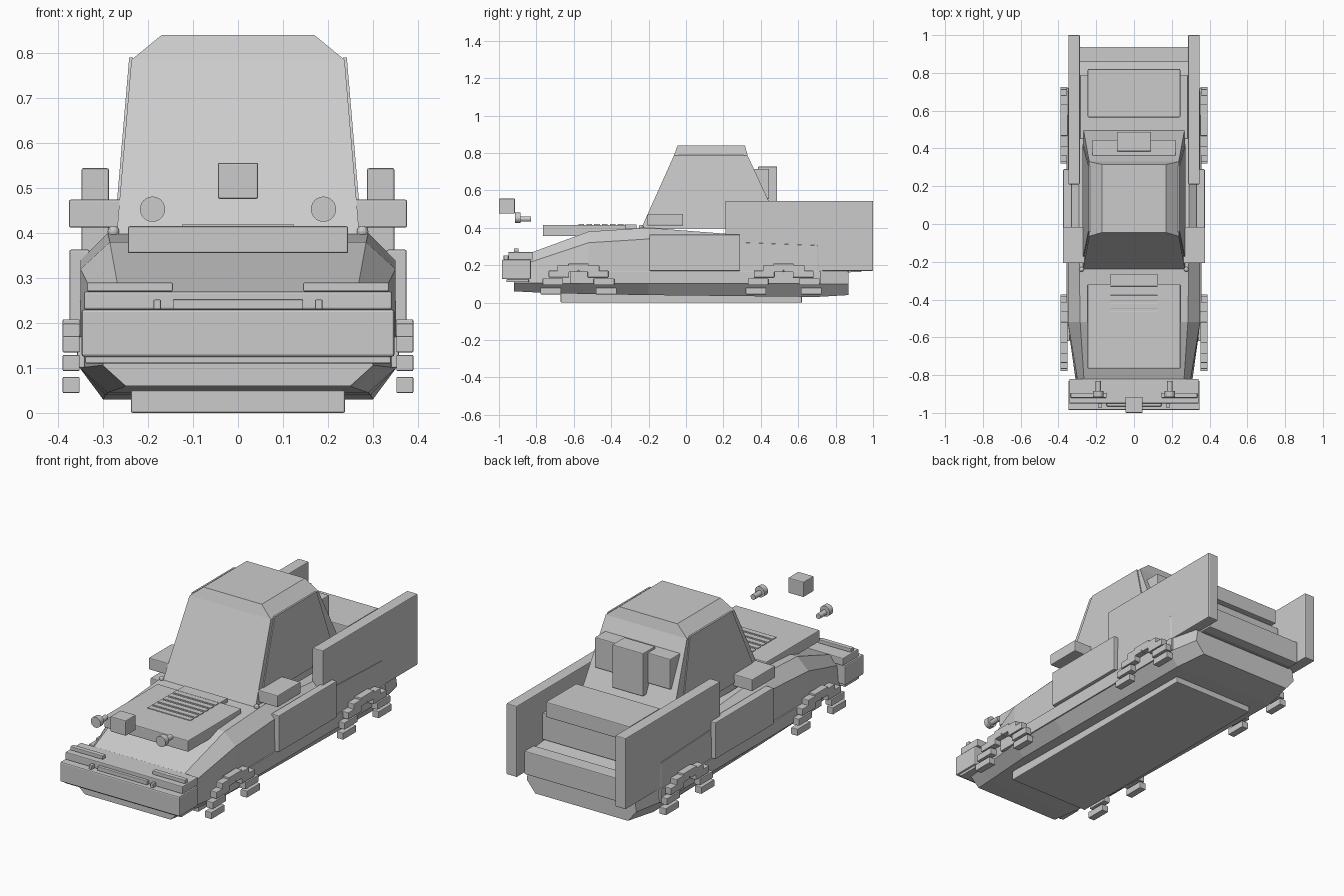
import bpy, bmesh, math

if "Cube" in bpy.data.objects:
    bpy.data.objects.remove(bpy.data.objects["Cube"])


def finish(name, bm, bevel=0.0):
    bmesh.ops.recalc_face_normals(bm, faces=bm.faces)
    me = bpy.data.meshes.new(name)
    bm.to_mesh(me)
    bm.free()
    ob = bpy.data.objects.new(name, me)
    bpy.context.collection.objects.link(ob)
    if bevel:
        m = ob.modifiers.new("bevel", 'BEVEL')
        m.width = bevel
        m.segments = 2
    return ob


def loft(name, rings):
    bm = bmesh.new()
    vs = [[bm.verts.new(p) for p in r] for r in rings]
    n = len(vs[0])
    for a, b in zip(vs, vs[1:]):
        for i in range(n):
            bm.faces.new((a[i], a[(i + 1) % n], b[(i + 1) % n], b[i]))
    bm.faces.new(vs[0])
    bm.faces.new(vs[-1])
    return finish(name, bm)


def box(name, x, y, z, bevel=0.004):
    """Box from (min, max) pairs."""
    bm = bmesh.new()
    bmesh.ops.create_cube(bm, size=1)
    for v in bm.verts:
        v.co = [(r[0] + r[1]) / 2 + c * (r[1] - r[0]) for c, r in zip(v.co, (x, y, z))]
    return finish(name, bm, bevel)


def pair(name, x, y, z, bevel=0.004):
    box(name + "_right", x, y, z, bevel)
    box(name + "_left", (-x[1], -x[0]), y, z, bevel)


def cyl(name, x, z, r, y0, y1):
    bm = bmesh.new()
    bmesh.ops.create_cone(bm, cap_ends=True, segments=24, radius1=r, radius2=r, depth=y1 - y0)
    for v in bm.verts:
        v.co = (v.co.x + x, v.co.z + (y0 + y1) / 2, v.co.y + z)
    finish(name, bm)


# Hull: half cross-sections (half width, z) from nose to tail
hull = [
    (-.92, [(.25, .06), (.30, .105), (.30, .20), (.26, .22)]),
    (-.82, [(.26, .055), (.31, .105), (.30, .22), (.265, .27)]),
    (-.52, [(.29, .045), (.352, .10), (.35, .32), (.285, .38)]),
    (-.20, [(.295, .04), (.352, .10), (.35, .34), (.29, .40)]),
    (.70, [(.30, .03), (.352, .10), (.35, .305), (.29, .33)]),
    (.87, [(.27, .04), (.32, .10), (.31, .16), (.28, .17)]),
]
loft("hull", [[(x, y, z) for x, z in p] + [(-x, y, z) for x, z in reversed(p)]
              for y, p in hull])
box("underbody_plate", (-.238, .238), (-.67, .62), (0, .05))

# Cabin: rectangles (half width, front, back, z)
cab = [(.27, -.24, .51, .395), (.237, -.065, .33, .785), (.17, -.045, .315, .84)]
loft("cabin", [[(-w, a, z), (w, a, z), (w, b, z), (-w, b, z)] for w, a, b, z in cab])
glass = [(-.19, .43), (.42, .43), (.31, .79), (-.04, .79)]
for s, side in ((1, "right"), (-1, "left")):
    loft("side_window_" + side,
         [[(s * (.27 - (z - .4) * .0846 + o), y, z) for y, z in glass] for o in (-.004, .005)])

# Hood and vents
box("hood_panel", (-.245, .245), (-.765, -.32), (.355, .415))
box("hood_vent_base", (-.125, .125), (-.33, -.265), (.395, .417), .002)
for i in range(6):
    y = -.35 - i * .042
    box(f"hood_slat_{i}", (-.125, .125), (y - .015, y + .015), (.41, .419), .001)

# Front bumper group
box("bumper", (-.348, .348), (-.985, -.83), (.125, .23), .006)
box("bumper_lip", (-.34, .34), (-.96, -.84), (.11, .125), .003)
box("bumper_top", (-.342, .342), (-.95, -.82), (.23, .27))
pair("bumper_strip", (.145, .335), (-.92, -.895), (.27, .29), .003)
box("bumper_bar", (-.145, .145), (-.965, -.945), (.23, .252), .003)
pair("bumper_post", (.171, .188), (-.975, -.95), (.23, .252), .003)

# Floating lamps and nose block
box("nose_block", (-.045, .045), (-1, -.915), (.476, .556))
for s, side in ((1, "right"), (-1, "left")):
    cyl("lamp_head_" + side, s * .19, .453, .028, -.915, -.885)
    cyl("lamp_stem_" + side, s * .19, .447, .014, -.89, -.83)
    bm = bmesh.new()
    bmesh.ops.create_uvsphere(bm, u_segments=12, v_segments=8, radius=.013)
    bmesh.ops.translate(bm, verts=bm.verts, vec=(s * .277, -.24, .403))
    finish("marker_knob_" + side, bm)

# Side panels, doors and mirrors
pair("rear_side_wall", (.287, .348), (.21, 1), (.17, .544))
pair("door_panel", (.33, .375), (-.195, .29), (.17, .363))
pair("mirror", (.26, .376), (-.207, -.015), (.412, .474))
pair("side_sill", (.34, .358), (-.62, .72), (.10, .17), .003)

# Stepped wheel arches
for tag, yc in (("front", -.575), ("rear", .522)):
    for i in range(9):
        t = math.pi * i / 8
        y, z = yc + .148 * math.cos(t), .062 + .128 * math.sin(t)
        pair(f"{tag}_arch_block_{i}", (.352, .39), (y - .055, y + .055), (z - .018, z + .018), .003)

# Bed: lid, storage box, sloping floor and tailgate
box("bed_lid", (-.245, .245), (.565, .82), (.43, .51))
box("bed_storage", (-.285, .285), (.45, .79), (.29, .43))
floor = [(.60, .30), (.88, .27), (.88, .16), (.60, .16)]
loft("bed_floor", [[(x, y, z) for y, z in floor] for x in (-.285, .285)])
box("tailgate", (-.287, .287), (.86, .937), (.163, .285))

# Pack on the back of the cabin
box("rear_pack_center", (-.09, .09), (.385, .487), (.50, .727))
box("rear_pack_wide", (-.22, .22), (.33, .445), (.555, .715))
